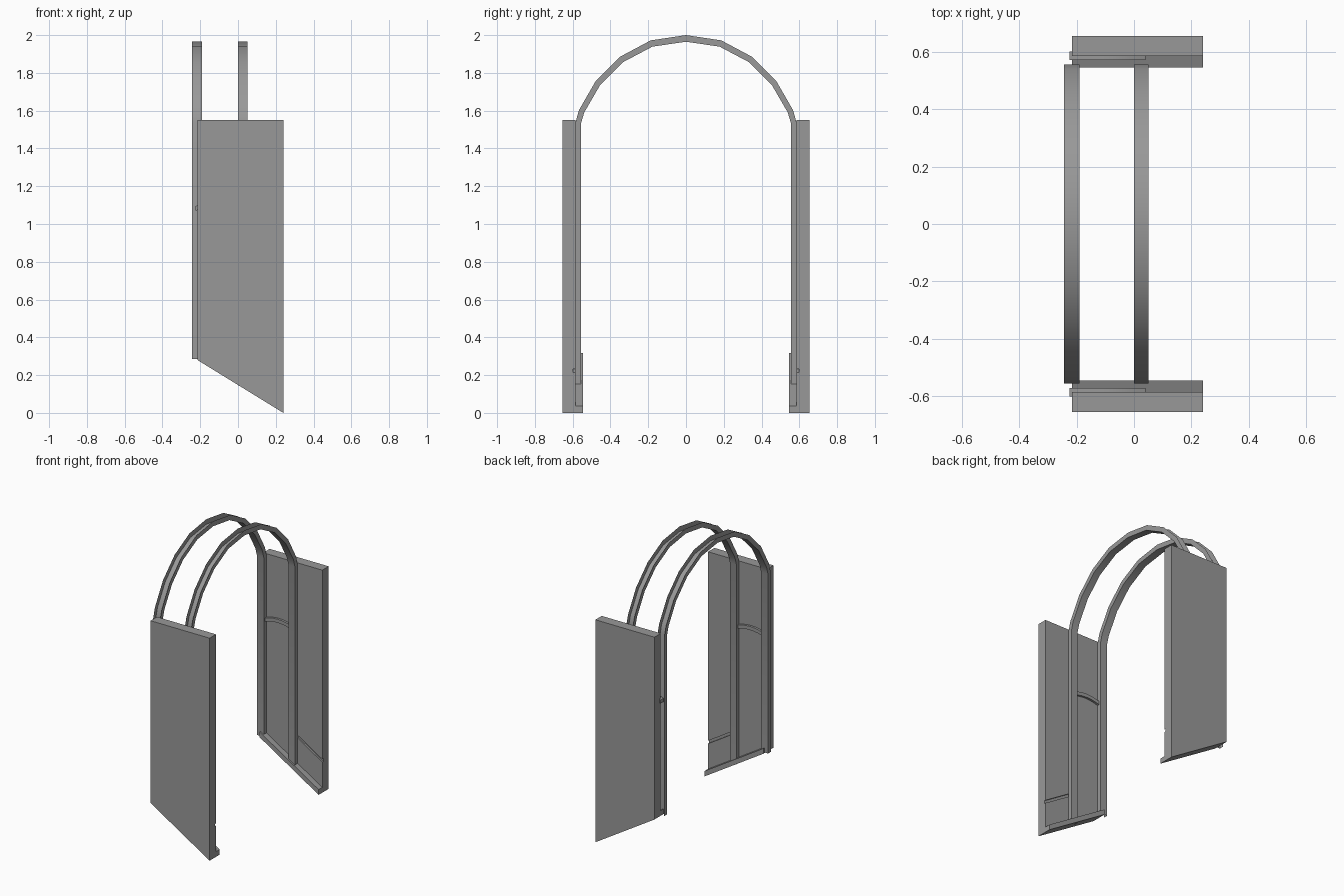
import bpy, bmesh, math

if "Cube" in bpy.data.objects:
    bpy.data.objects.remove(bpy.data.objects["Cube"])

SLOPE = 0.28 / 0.455          # fall of the slanted bottom edge
XB, XF = -0.215, 0.24         # back and front ends of the side panels

GREY = bpy.data.materials.new("dark_grey")
GREY.diffuse_color = (0.315, 0.315, 0.315, 1)
GREY.use_nodes = True
GREY.node_tree.nodes["Principled BSDF"].inputs["Base Color"].default_value = GREY.diffuse_color


def base(x):
    return (XF - x) * SLOPE


def add_object(name, bm, smooth=False):
    me = bpy.data.meshes.new(name)
    bm.to_mesh(me)
    bm.free()
    me.materials.append(GREY)
    if smooth:
        me.shade_smooth()
        me.set_sharp_from_angle(angle=math.radians(40))
    ob = bpy.data.objects.new(name, me)
    bpy.context.collection.objects.link(ob)
    return ob


def prism(name, profile, y0, y1, smooth=False):
    """Extrude an (x, z) outline between two y values."""
    bm = bmesh.new()
    a = [bm.verts.new((x, y0, z)) for x, z in profile]
    b = [bm.verts.new((x, y1, z)) for x, z in profile]
    n = len(profile)
    bm.faces.new(a)
    bm.faces.new(b[::-1])
    for i in range(n):
        j = (i + 1) % n
        bm.faces.new((a[i], b[i], b[j], a[j]))
    bmesh.ops.recalc_face_normals(bm, faces=bm.faces[:])
    return add_object(name, bm, smooth)


def slanted(x0, x1, lift, height):
    """Bar outline running parallel to the slanted bottom."""
    return [(x0, base(x0) + lift), (x1, base(x1) + lift),
            (x1, base(x1) + lift + height), (x0, base(x0) + lift + height)]


# Arched frames: channels open to the outside (inner web and two flanges)
OUTER = [(0.587, 1.53), (0.567, 1.602), (0.478, 1.757), (0.35, 1.885), (0.187, 1.972)]
INNER = [(0.555, 1.535), (0.539, 1.59), (0.455, 1.735), (0.333, 1.857), (0.178, 1.939)]


def frame(name, x0, x1, bottom):
    def path(points, foot, top):
        half = [(foot, bottom)] + points
        return half + [(0, top)] + [(-y, z) for y, z in reversed(half)]
    inner = path(INNER, 0.555, 1.965)
    outer = path(OUTER, 0.587, 2.0)
    bm = bmesh.new()
    rows = [[bm.verts.new((x, y, z)) for y, z in pts]
            for x, pts in ((x0, outer), (x0, inner), (x1, inner), (x1, outer))]
    for r0, r1 in zip(rows, rows[1:]):
        for i in range(len(r0) - 1):
            bm.faces.new((r0[i], r0[i + 1], r1[i + 1], r1[i]))
    bmesh.ops.recalc_face_normals(bm, faces=bm.faces[:])
    # web must face the middle of the archway
    bm.faces.ensure_lookup_table()
    if bm.faces[len(inner) - 1].normal.y > 0:
        bmesh.ops.reverse_faces(bm, faces=bm.faces[:])
    add_object(name, bm, smooth=True)


frame("back_arch_frame", -0.243, -0.19, 0.285)
frame("front_arch_frame", 0.0, 0.05, 0.145)

for side, s in (("right", 1), ("left", -1)):
    # Side panel with slanted bottom
    panel = prism(side + "_panel",
                  [(XB, base(XB)), (XF, 0), (XF, 1.55), (XB, 1.55)],
                  s * 0.585, s * 0.655)
    # Slanted groove cut in the inner face
    cutter = prism(side + "_groove_cutter", slanted(0.03, 0.26, 0.213, 0.02),
                   s * 0.57, s * 0.597)
    cutter.hide_render = True
    mod = panel.modifiers.new("groove", 'BOOLEAN')
    mod.object = cutter
    mod.operation = 'DIFFERENCE'
    mod.solver = 'EXACT'
    dg = bpy.context.evaluated_depsgraph_get()
    mesh = bpy.data.meshes.new_from_object(panel.evaluated_get(dg))
    panel.modifiers.clear()
    panel.data = mesh
    bpy.data.objects.remove(cutter)

    # Sill along the bottom
    prism(side + "_sill", slanted(XB, XF, 0, 0.037), s * 0.545, s * 0.585)

    # Bowed rail between the frames
    curve = []
    for i in range(9):
        t = i / 4 - 1
        curve.append((-0.0925 + 0.1325 * t, 1.125 - 0.03 * t * t))
    prism(side + "_bowed_rail",
          curve + [(x, z - 0.025) for x, z in reversed(curve)],
          s * 0.57, s * 0.60, smooth=True)
